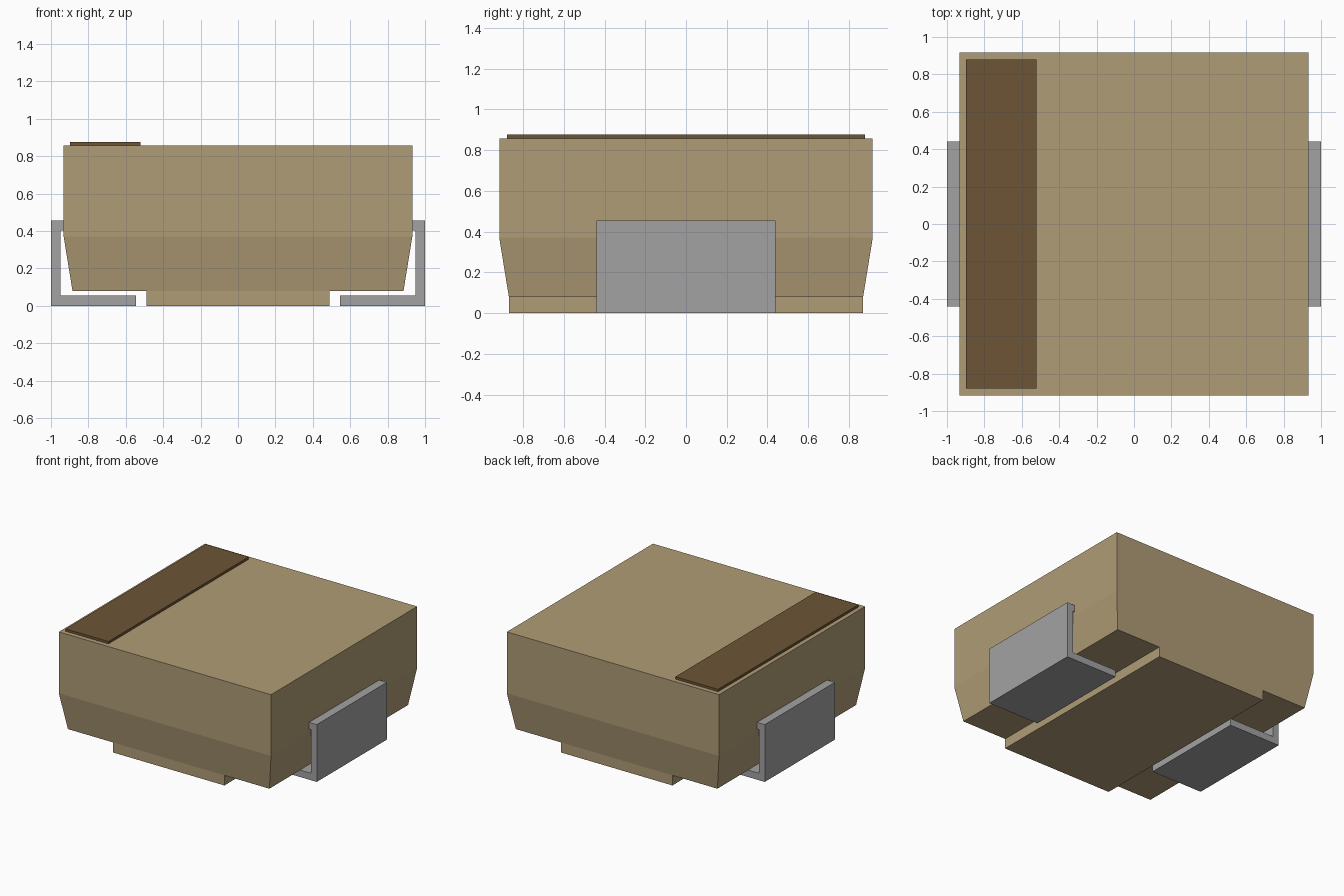
import bpy, bmesh

cube = bpy.data.objects.get("Cube")
if cube:
    bpy.data.objects.remove(cube, do_unlink=True)


def material(name, rgb):
    m = bpy.data.materials.new(name)
    m.use_nodes = True
    m.diffuse_color = (*rgb, 1)
    bsdf = next(n for n in m.node_tree.nodes if n.type == 'BSDF_PRINCIPLED')
    bsdf.inputs["Base Color"].default_value = (*rgb, 1)
    bsdf.inputs["Roughness"].default_value = 0.6
    return m


tan = material("tan_plastic", (0.434, 0.335, 0.184))
brown = material("dark_brown", (0.150, 0.090, 0.036))
metal = material("grey_metal", (0.362, 0.362, 0.362))


def finish(name, bm, mat):
    bmesh.ops.recalc_face_normals(bm, faces=bm.faces)
    mesh = bpy.data.meshes.new(name)
    bm.to_mesh(mesh)
    bm.free()
    mesh.materials.append(mat)
    ob = bpy.data.objects.new(name, mesh)
    bpy.context.collection.objects.link(ob)
    return ob


def stacked_block(name, sections, mat, cx=0.0):
    """Join rectangular sections (half x, half y, z) from bottom to top."""
    bm = bmesh.new()
    rings = [[bm.verts.new((cx + sx * hx, sy * hy, z))
              for sx, sy in ((-1, -1), (1, -1), (1, 1), (-1, 1))]
             for hx, hy, z in sections]
    bm.faces.new(rings[0])
    bm.faces.new(rings[-1])
    for a, b in zip(rings, rings[1:]):
        for i in range(4):
            j = (i + 1) % 4
            bm.faces.new((a[i], a[j], b[j], b[i]))
    return finish(name, bm, mat)


def terminal(name, side):
    """Bent metal strip: an xz profile extruded along y."""
    profile = [(0.545, 0), (1, 0), (1, 0.455), (0.925, 0.455), (0.925, 0.402),
               (0.948, 0.402), (0.948, 0.055), (0.545, 0.055)]
    bm = bmesh.new()
    face = bm.faces.new([bm.verts.new((side * x, -0.44, z)) for x, z in profile])
    ext = bmesh.ops.extrude_face_region(bm, geom=[face])
    moved = [v for v in ext["geom"] if isinstance(v, bmesh.types.BMVert)]
    bmesh.ops.translate(bm, verts=moved, vec=(0, 0.88, 0))
    return finish(name, bm, metal)


# Moulded case with tapered lower half
stacked_block("case", [(0.885, 0.87, 0.08), (0.932, 0.917, 0.37),
                       (0.932, 0.917, 0.857)], tan)
# Standoff pad under the case
stacked_block("base_pad", [(0.49, 0.87, 0.0), (0.49, 0.87, 0.08)], tan)
# Polarity stripe on top
stacked_block("polarity_stripe", [(0.188, 0.88, 0.857), (0.188, 0.88, 0.876)],
              brown, cx=-0.71)
# Bent terminals at both ends
terminal("left_terminal", 1)
terminal("right_terminal", -1)
